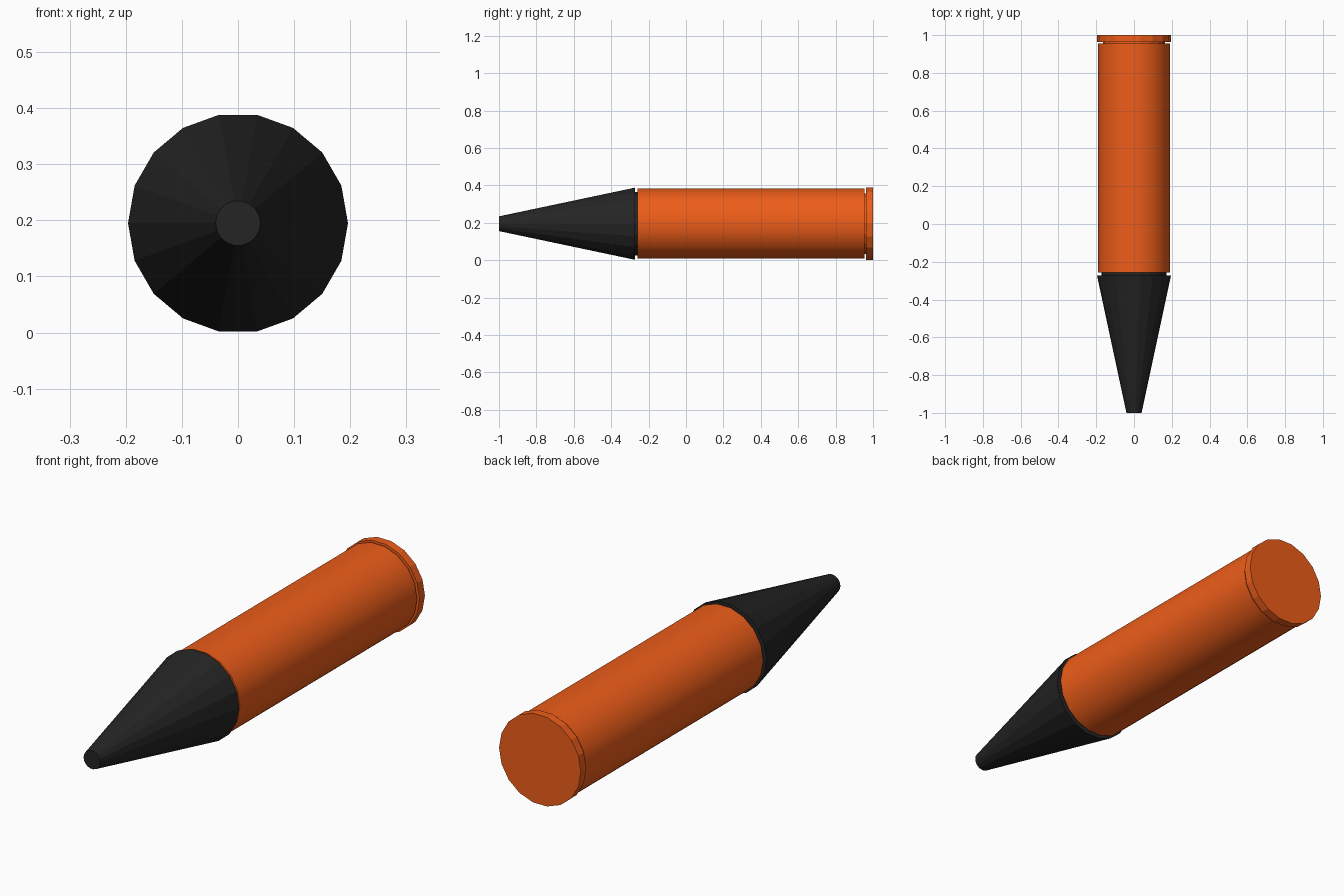
import bpy, math

if "Cube" in bpy.data.objects:
    bpy.data.objects.remove(bpy.data.objects["Cube"])

SIDES = 18
AXIS_Z = 0.195


def material(name, color):
    m = bpy.data.materials.new(name)
    m.diffuse_color = color
    m.use_nodes = True
    m.node_tree.nodes["Principled BSDF"].inputs["Base Color"].default_value = m.diffuse_color
    return m


orange = material("orange", (0.85, 0.11, 0.01, 1))
black = material("black", (0.018, 0.018, 0.018, 1))


def lathe(name, profile, mat, smooth=False):
    """Revolve (y, radius) pairs about the y axis and close both ends."""
    verts, faces = [], []
    for y, r in profile:
        for i in range(SIDES):
            a = 2 * math.pi * i / SIDES
            verts.append((r * math.cos(a), y, AXIS_Z + r * math.sin(a)))
    for k in range(len(profile) - 1):
        for i in range(SIDES):
            j = (i + 1) % SIDES
            a, b = k * SIDES, (k + 1) * SIDES
            faces.append((a + i, a + j, b + j, b + i))
    last = (len(profile) - 1) * SIDES
    faces.append(tuple(reversed(range(SIDES))))
    faces.append(tuple(range(last, last + SIDES)))
    # outward normals for increasing y
    faces = [tuple(reversed(f)) for f in faces[:-2]] + [
        tuple(range(SIDES)), tuple(reversed(range(last, last + SIDES)))]
    mesh = bpy.data.meshes.new(name)
    mesh.from_pydata(verts, [], faces)
    mesh.materials.append(mat)
    ob = bpy.data.objects.new(name, mesh)
    bpy.context.collection.objects.link(ob)
    if smooth:
        bpy.ops.object.select_all(action='DESELECT')
        ob.select_set(True)
        bpy.context.view_layer.objects.active = ob
        bpy.ops.object.shade_smooth_by_angle(angle=math.radians(30))
    return ob


# tapered nose with a narrow neck behind it
lathe("nose", [(-1.0, 0.04), (-0.272, 0.196), (-0.272, 0.172), (-0.258, 0.172)], black)

# smooth casing
lathe("casing", [(-0.258, 0.19), (0.955, 0.19)], orange, smooth=True)

# rear rim with a groove in front of it
lathe("rear_rim", [(0.955, 0.165), (0.963, 0.165), (0.963, 0.196), (1.0, 0.196)], orange)
